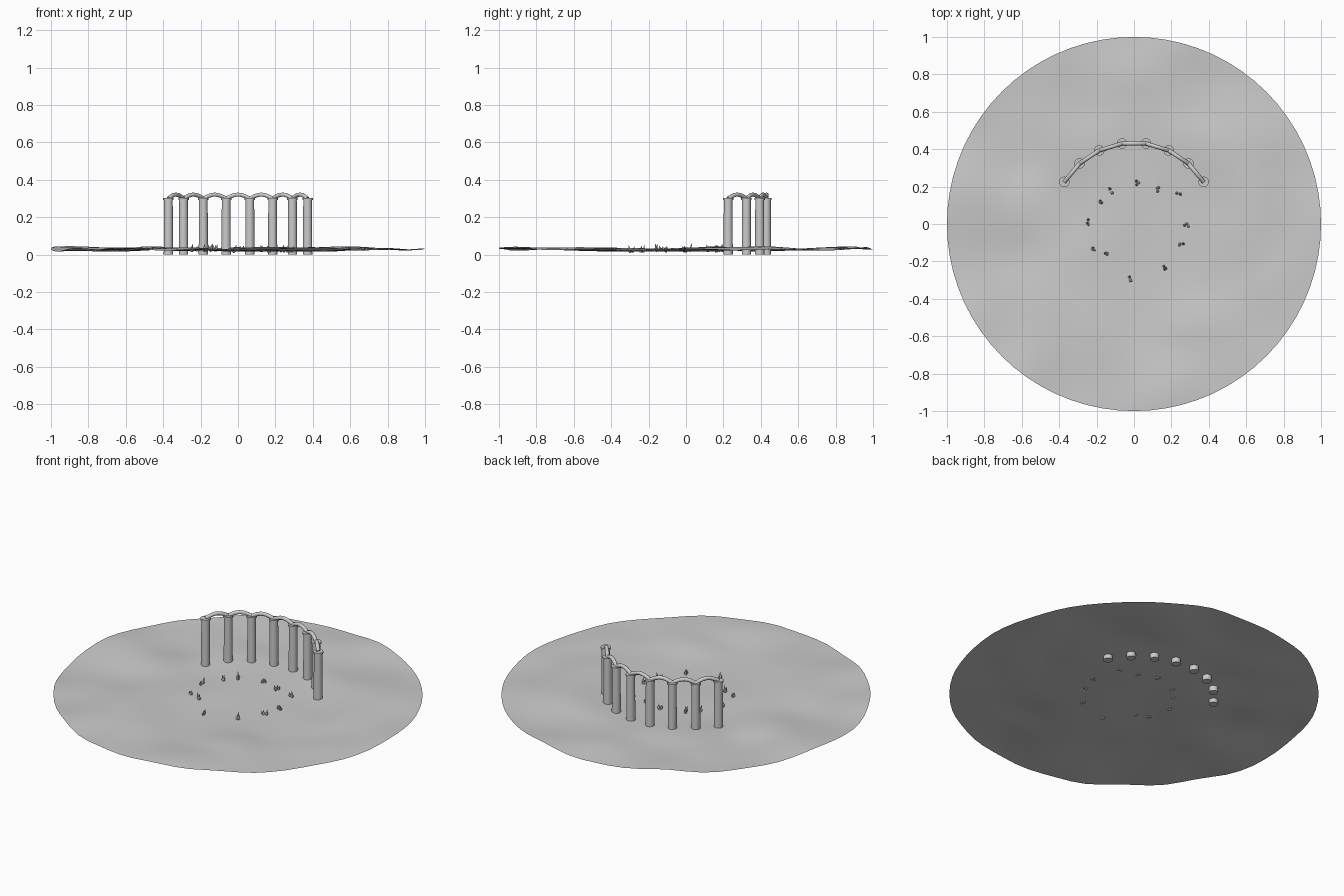
import bpy, bmesh, math, random
from mathutils import Vector, Matrix, noise

random.seed(4)
cube = bpy.data.objects.get("Cube")
if cube:
    bpy.data.objects.remove(cube)

stone = bpy.data.materials.new("pale_stone")
stone.use_nodes = True
grey = (0.6, 0.6, 0.6, 1)
stone.diffuse_color = grey
stone.node_tree.nodes["Principled BSDF"].inputs["Base Color"].default_value = grey


def finish(bm, name, smooth=True):
    mesh = bpy.data.meshes.new(name)
    bm.to_mesh(mesh)
    bm.free()
    mesh.materials.append(stone)
    obj = bpy.data.objects.new(name, mesh)
    bpy.context.collection.objects.link(obj)
    if smooth:
        bpy.ops.object.select_all(action="DESELECT")
        obj.select_set(True)
        bpy.context.view_layer.objects.active = obj
        bpy.ops.object.shade_smooth_by_angle(angle=math.radians(40))
    return obj


def ground_height(x, y):
    # gently rolling rim around a flatter, sunken middle
    r = math.hypot(x, y)
    t = min(max((r - 0.3) / 0.35, 0), 1)
    t = t * t * (3 - 2 * t)
    wave = noise.noise(Vector((x * 3.2, y * 3.2, 0.7)))
    return 0.022 + 0.008 * t + wave * (0.009 + 0.012 * t)


# Ground: one thin round sheet
SEGMENTS, RINGS = 72, 28
bm = bmesh.new()
centre = bm.verts.new((0, 0, ground_height(0, 0)))
previous = None
for i in range(1, RINGS + 1):
    r = i / RINGS
    ring = []
    for k in range(SEGMENTS):
        a = math.tau * k / SEGMENTS
        x, y = r * math.cos(a), r * math.sin(a)
        ring.append(bm.verts.new((x, y, ground_height(x, y))))
    for k in range(SEGMENTS):
        n = (k + 1) % SEGMENTS
        if previous:
            bm.faces.new((previous[k], ring[k], ring[n], previous[n]))
        else:
            bm.faces.new((centre, ring[k], ring[n]))
    previous = ring
finish(bm, "ground")

# Columns: a tapered shaft with a thin cap, on an arc
ARC, STEP = 0.435, math.radians(16.8)
tops = []
for i in range(8):
    a = math.pi / 2 + (i - 3.5) * STEP
    x, y = ARC * math.cos(a), ARC * math.sin(a)
    tops.append(Vector((x, y, 0.3)))
    bm = bmesh.new()
    for r1, r2, z1, z2 in ((0.025, 0.023, 0, 0.294), (0.028, 0.028, 0.292, 0.302)):
        bmesh.ops.create_cone(bm, cap_ends=True, segments=20, radius1=r1, radius2=r2,
                              depth=z2 - z1, matrix=Matrix.Translation((x, y, (z1 + z2) / 2)))
    finish(bm, f"column_{i + 1}")

# Arched rails from column to column
for i, (p, q) in enumerate(zip(tops, tops[1:])):
    curve = bpy.data.curves.new(f"arch_{i + 1}", "CURVE")
    curve.dimensions = "3D"
    curve.bevel_depth = 0.011
    curve.bevel_resolution = 3
    curve.use_fill_caps = True
    spline = curve.splines.new("POLY")
    steps = 12
    spline.points.add(steps)
    for k, point in enumerate(spline.points):
        t = k / steps
        pos = p.lerp(q, t) + Vector((0, 0, 0.021 * math.sin(math.pi * t)))
        point.co = (*pos, 1)
    spline.use_smooth = True
    curve.materials.append(stone)
    bpy.context.collection.objects.link(bpy.data.objects.new(f"arch_{i + 1}", curve))

# Tufts: small clusters of pointed leaning blades in a ring
spots = ((0.015, 0.22), (0.125, 0.185), (0.24, 0.165), (0.28, -0.005),
         (0.255, -0.11), (0.165, -0.235), (-0.03, -0.295), (-0.14, -0.165),
         (-0.22, -0.14), (-0.245, 0.01), (-0.18, 0.11), (-0.125, 0.175))
for i, (x, y) in enumerate(spots):
    bm = bmesh.new()
    for b in range(3):
        a = random.uniform(0, math.tau)
        height = random.uniform(0.026, 0.046)
        bx, by = x + 0.009 * math.cos(a), y + 0.009 * math.sin(a)
        lean = Matrix.Rotation(random.uniform(-0.35, 0.35), 4, "X") @ \
            Matrix.Rotation(random.uniform(-0.35, 0.35), 4, "Y")
        place = Matrix.Translation((bx, by, ground_height(bx, by) - 0.006)) @ lean
        # lower bulge and upper point of each blade
        bmesh.ops.create_cone(bm, segments=5, radius1=0.004, radius2=0.008, depth=height * 0.3,
                              matrix=place @ Matrix.Translation((0, 0, height * 0.15)))
        bmesh.ops.create_cone(bm, segments=5, radius1=0.008, radius2=0, depth=height * 0.7,
                              matrix=place @ Matrix.Translation((0, 0, height * 0.65)))
    finish(bm, f"tuft_{i + 1}", smooth=False)
